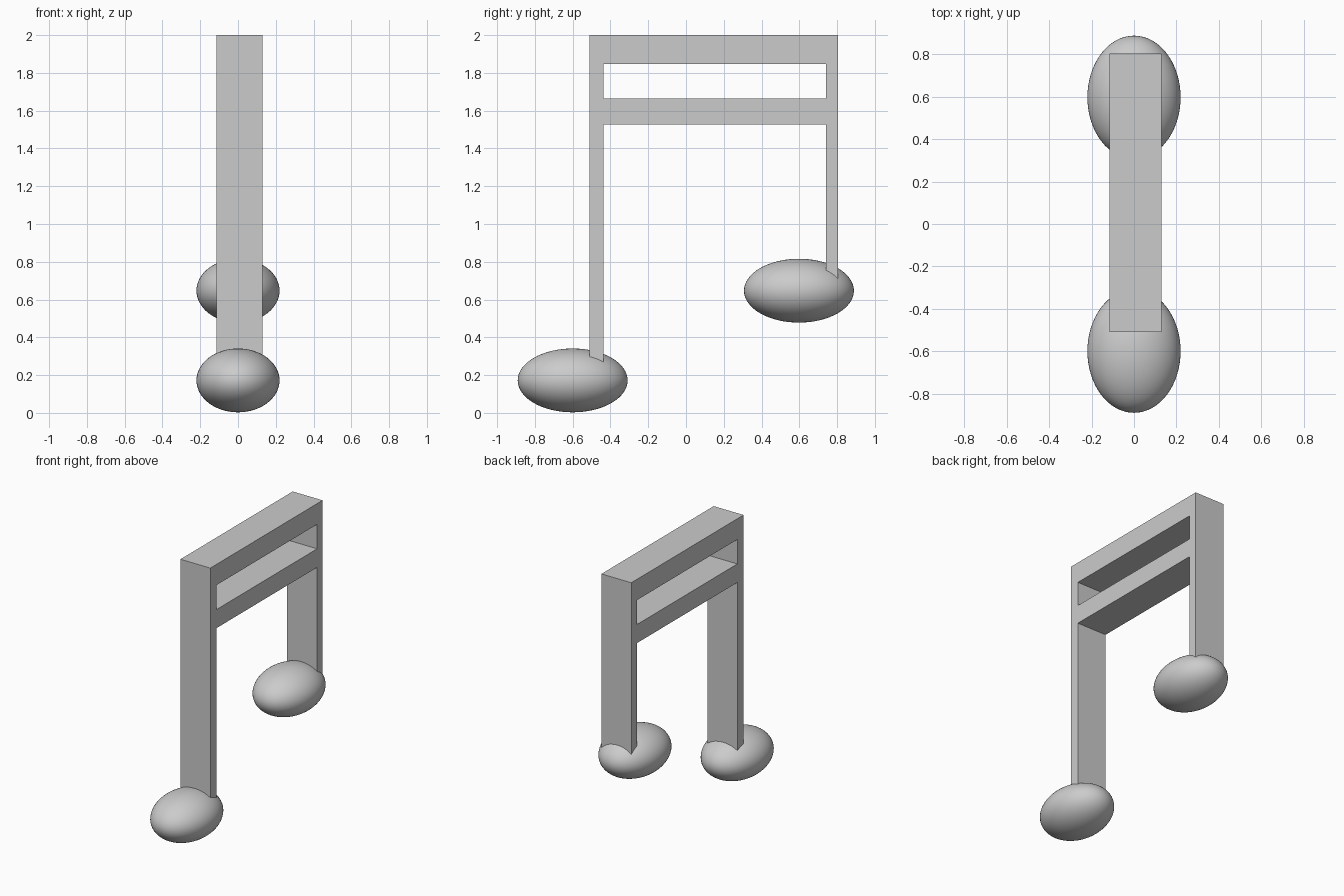
import bpy
import math

if "Cube" in bpy.data.objects:
    bpy.data.objects.remove(bpy.data.objects["Cube"])

# Stem and beam frame: one flat outline with a window, extruded across x
Y0, Y1, Y2, Y3 = -0.51, -0.437, 0.741, 0.805
outline = [(Y0, 0.2), (Y1, 0.2), (Y1, 1.527), (Y2, 1.527),
           (Y2, 0.66), (Y3, 0.66), (Y3, 2.0), (Y0, 2.0)]
window = [(Y1, 1.665), (Y2, 1.665), (Y2, 1.846), (Y1, 1.846)]

curve = bpy.data.curves.new("stem_frame_profile", 'CURVE')
curve.dimensions = '2D'
curve.fill_mode = 'BOTH'
curve.extrude = 0.1225
for pts in (outline, window):
    spline = curve.splines.new('POLY')
    spline.points.add(len(pts) - 1)
    for p, (y, z) in zip(spline.points, pts):
        p.co = (y, z, 0, 1)
    spline.use_cyclic_u = True

frame = bpy.data.objects.new("stem_frame", curve)
bpy.context.collection.objects.link(frame)
frame.rotation_euler = (math.pi / 2, 0, math.pi / 2)
frame.location.x = 0.0075
bpy.ops.object.select_all(action='DESELECT')
frame.select_set(True)
bpy.context.view_layer.objects.active = frame
bpy.ops.object.convert(target='MESH')
bpy.ops.object.shade_flat()


# Oval note heads
def note_head(name, y, z):
    bpy.ops.mesh.primitive_uv_sphere_add(segments=64, ring_count=32, radius=1,
                                         location=(0, y, z))
    head = bpy.context.object
    head.name = name
    head.scale = (0.22, 0.291, 0.169)
    bpy.ops.object.transform_apply(location=False, rotation=False, scale=True)
    bpy.ops.object.shade_smooth()


note_head("front_note_head", -0.6, 0.172)
note_head("back_note_head", 0.598, 0.647)
